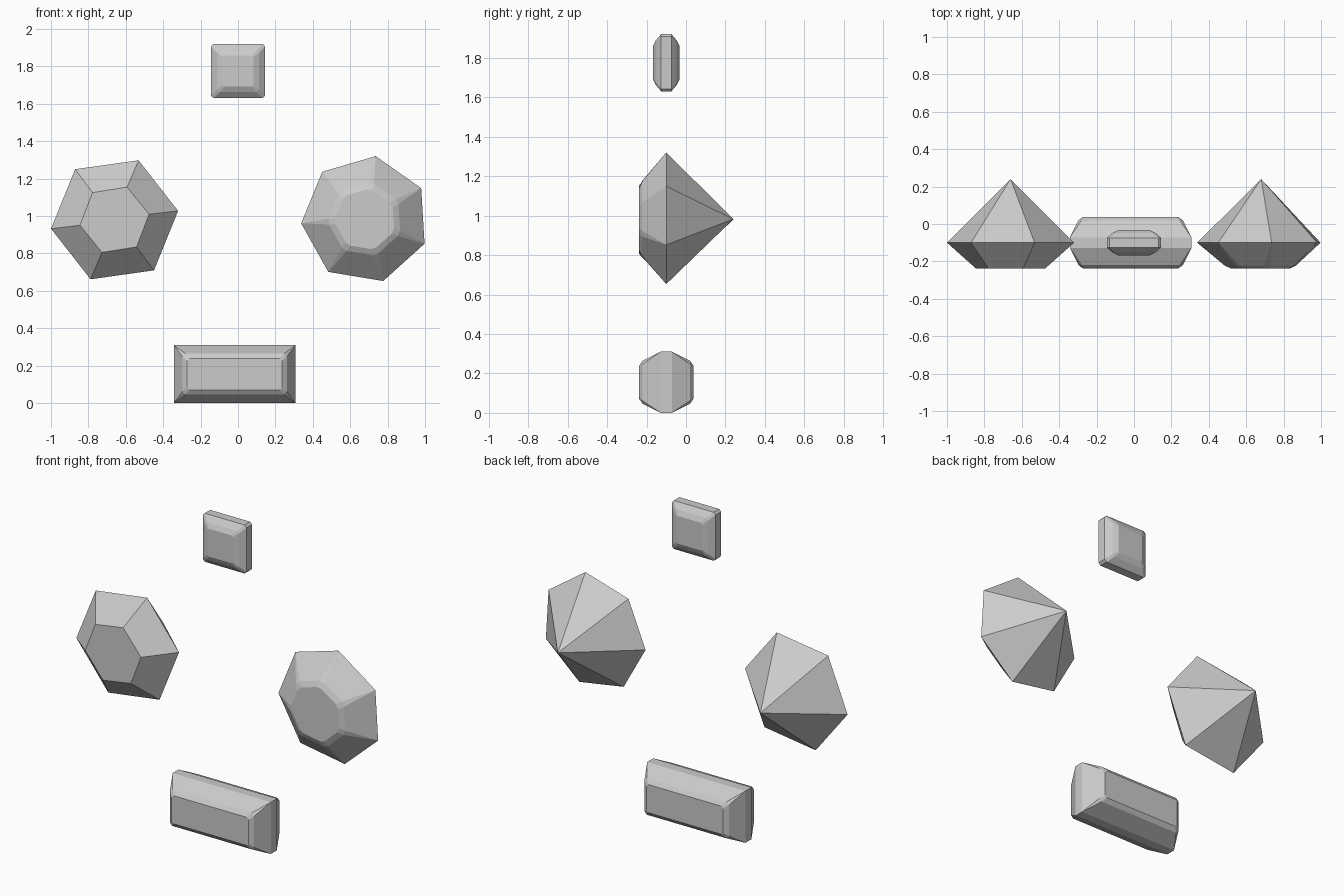
import bpy, bmesh
from math import sin, cos, radians
from mathutils import Vector

if "Cube" in bpy.data.objects:
    bpy.data.objects.remove(bpy.data.objects["Cube"])


def chamfered(points, c):
    """Replace every corner by two points at distance c along its edges."""
    out = []
    for i, p in enumerate(points):
        for q in (points[i - 1], points[(i + 1) % len(points)]):
            out.append(p + (q - p).normalized() * c)
    return out


def ngon(n, r, angle):
    return [Vector((r * cos(radians(angle + 360 * i / n)),
                    r * sin(radians(angle + 360 * i / n)))) for i in range(n)]


def rect(hx, hz):
    return [Vector(p) for p in ((hx, hz), (-hx, hz), (-hx, -hz), (hx, -hz))]


def loft(name, x, z, rings):
    """Skin a stack of (y, outline) rings and cap both ends."""
    bm = bmesh.new()
    loops = [[bm.verts.new((x + p.x, y, z + p.y)) for p in pts] for y, pts in rings]
    for a, b in zip(loops, loops[1:]):
        for i in range(len(a)):
            j = (i + 1) % len(a)
            bm.faces.new((a[i], a[j], b[j], b[i]))
    bm.faces.new(loops[0])
    bm.faces.new(loops[-1])
    bmesh.ops.remove_doubles(bm, verts=bm.verts, dist=1e-4)
    bmesh.ops.recalc_face_normals(bm, faces=bm.faces)
    me = bpy.data.meshes.new(name)
    bm.to_mesh(me)
    bm.free()
    ob = bpy.data.objects.new(name, me)
    bpy.context.collection.objects.link(ob)
    return ob


# Six-sided gem: table, girdle, point at the back
loft("hexagonal_gem", -0.66, 0.98, [
    (-0.238, ngon(6, 0.187, 9)),
    (-0.10, ngon(6, 0.343, 8)),
    (0.24, ngon(6, 0, 8))])

# Seven-sided gem with softened crown edges
A = 80.6
loft("heptagonal_gem", 0.68, 0.982, [
    (-0.238, chamfered(ngon(7, 0.168, A), 0.017)),
    (-0.222, chamfered(ngon(7, 0.202, A), 0.017)),
    (-0.10, chamfered(ngon(7, 0.343, A), 0)),
    (0.24, chamfered(ngon(7, 0, A), 0))])


# Bar-cut gems, symmetric front to back; steps = (depth, half x, half z, corner chamfer)
def bar_gem(name, x, z, steps):
    half = [(d, chamfered(rect(hx, hz), c)) for d, hx, hz, c in steps]
    rings = [(-0.10 - d, o) for d, o in half] + [(-0.10 + d, o) for d, o in reversed(half)]
    loft(name, x, z, rings)


bar_gem("long_bar_gem", -0.018, 0.155, [
    (0.138, 0.254, 0.084, 0.012),
    (0.12, 0.279, 0.109, 0.016),
    (0.028, 0.325, 0.155, 0)])
bar_gem("small_square_gem", 0.0, 1.775, [
    (0.068, 0.083, 0.083, 0.008),
    (0.053, 0.113, 0.113, 0.013),
    (0.026, 0.145, 0.145, 0.013)])
